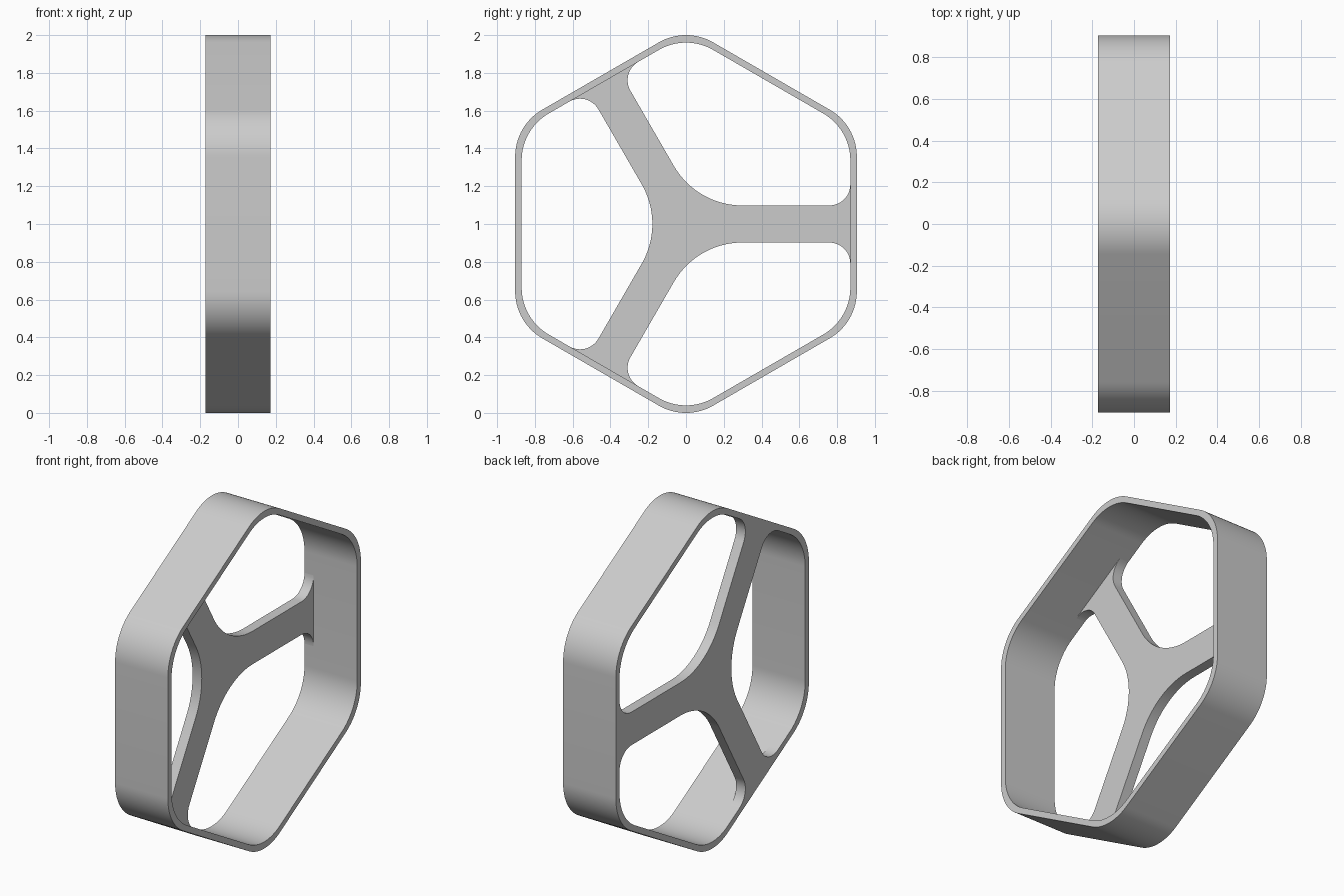
import bpy, bmesh
from math import sin, cos, tan, radians

cube = bpy.data.objects.get("Cube")
if cube:
    bpy.data.objects.remove(cube, do_unlink=True)

HALF_WIDTH = 0.173      # rim half width along x
APOTHEM = 0.9045        # rim centre to outer flat
WALL = 0.0345
CORNER = 0.287          # rim corner radius
SPOKE_HALF = 0.098
SPOKE_THICK = 0.06
HUB_FILLET = 0.42
END_FILLET = 0.112

grey = bpy.data.materials.new("plain grey")
grey.use_nodes = True
colour = (0.6, 0.6, 0.6, 1)
grey.diffuse_color = colour
grey.node_tree.nodes["Principled BSDF"].inputs["Base Color"].default_value = colour


def arc(cy, cz, r, start, end, steps=16):
    angles = [radians(start + (end - start) * i / steps) for i in range(steps + 1)]
    return [(cy + r * cos(a), cz + r * sin(a)) for a in angles]


def turn(points, degrees):
    c, s = cos(radians(degrees)), sin(radians(degrees))
    return [(y * c - z * s, y * s + z * c) for y, z in points]


def rounded_hexagon(apothem):
    centre = (apothem - CORNER) / cos(radians(30))
    corner = arc(0, centre, CORNER, 60, 120)
    return [p for k in range(6) for p in turn(corner, 60 * k)]


def finish(bm, name):
    bmesh.ops.recalc_face_normals(bm, faces=bm.faces)
    mesh = bpy.data.meshes.new(name)
    bm.to_mesh(mesh)
    bm.free()
    mesh.materials.append(grey)
    obj = bpy.data.objects.new(name, mesh)
    bpy.context.collection.objects.link(obj)
    bpy.ops.object.select_all(action='DESELECT')
    obj.select_set(True)
    bpy.context.view_layer.objects.active = obj
    bpy.ops.object.shade_smooth_by_angle(angle=radians(30))
    return obj


def add_loop(bm, points, x):
    return [bm.verts.new((x, y, z + 1)) for y, z in points]


def bridge(bm, a, b):
    for i in range(len(a)):
        j = (i + 1) % len(a)
        bm.faces.new((a[i], a[j], b[j], b[i]))


# Hexagonal rim: four loops bridged into a closed band
bm = bmesh.new()
outer = rounded_hexagon(APOTHEM)
inner = rounded_hexagon(APOTHEM - WALL)
loops = [add_loop(bm, outer, -HALF_WIDTH), add_loop(bm, outer, HALF_WIDTH),
         add_loop(bm, inner, HALF_WIDTH), add_loop(bm, inner, -HALF_WIDTH)]
for k in range(4):
    bridge(bm, loops[k], loops[(k + 1) % 4])
finish(bm, "hexagonal_rim")

# Three filleted spokes, flush with the -x edge of the rim
hub = (SPOKE_HALF + HUB_FILLET) / sin(radians(60))
reach = APOTHEM - WALL
side = SPOKE_HALF + END_FILLET
spoke = arc(hub * cos(radians(-60)), hub * sin(radians(-60)), HUB_FILLET, 150, 90, 20)
spoke += arc(reach - END_FILLET, -side, END_FILLET, 90, 0, 12)
spoke += arc(reach - END_FILLET, side, END_FILLET, 0, -90, 12)
outline = [p for k in range(3) for p in turn(spoke, 120 * k)]

bm = bmesh.new()
back = add_loop(bm, outline, -HALF_WIDTH)
front = add_loop(bm, outline, SPOKE_THICK - HALF_WIDTH)
bm.faces.new(back[::-1])
bm.faces.new(front)
bridge(bm, back, front)
finish(bm, "three_spokes")
